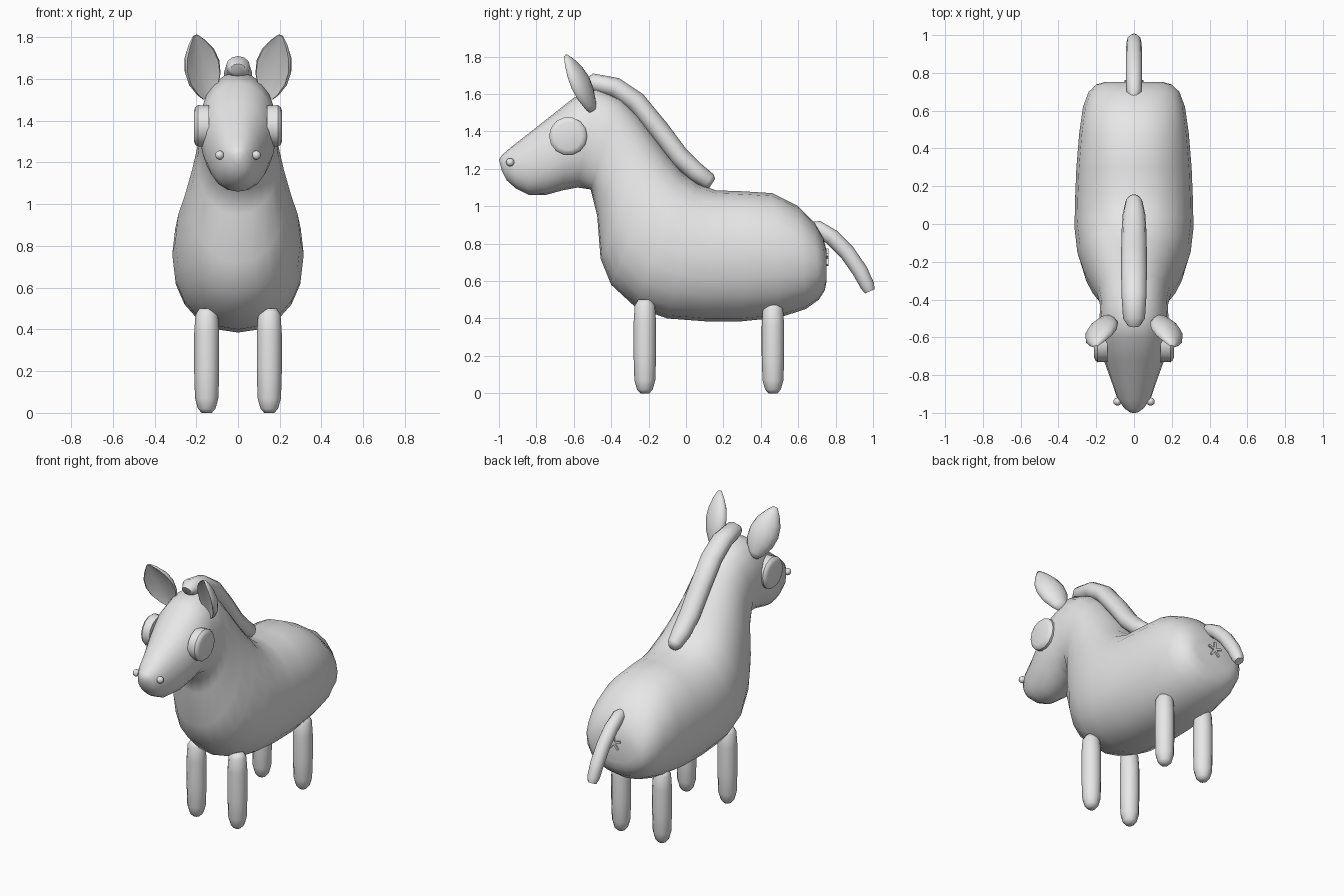
import bpy, bmesh, math
from mathutils import Vector

if "Cube" in bpy.data.objects:
    bpy.data.objects.remove(bpy.data.objects["Cube"])

coat = bpy.data.materials.new("plain_grey")
coat.diffuse_color = (0.8, 0.8, 0.8, 1)
coat.use_nodes = True
coat.node_tree.nodes["Principled BSDF"].inputs["Base Color"].default_value = coat.diffuse_color


def finish(name, bm, angle=50):
    bmesh.ops.recalc_face_normals(bm, faces=bm.faces)
    mesh = bpy.data.meshes.new(name)
    bm.to_mesh(mesh)
    bm.free()
    mesh.materials.append(coat)
    ob = bpy.data.objects.new(name, mesh)
    bpy.context.collection.objects.link(ob)
    bpy.ops.object.select_all(action='DESELECT')
    ob.select_set(True)
    bpy.context.view_layer.objects.active = ob
    bpy.ops.object.shade_smooth_by_angle(angle=math.radians(angle))
    return ob


def loft(name, rings, angle=50):
    """Skin a list of closed rings and cap both ends."""
    bm = bmesh.new()
    loops = [[bm.verts.new(p) for p in ring] for ring in rings]
    n = len(loops[0])
    for a, b in zip(loops, loops[1:]):
        for i in range(n):
            j = (i + 1) % n
            bm.faces.new((a[i], a[j], b[j], b[i]))
    for end in (loops[0], loops[-1]):
        bm.faces.new(end)
    return finish(name, bm, angle)


def oval(centre, u, v, n, power=1.0):
    """Ring spanned by half axes u and v; power below 1 makes it boxier."""
    pts = []
    for i in range(n):
        a = math.tau * i / n
        c, s = math.cos(a), math.sin(a)
        pts.append(centre + u * math.copysign(abs(c) ** power, c)
                   + v * math.copysign(abs(s) ** power, s))
    return pts


def tube(name, stations, n=12):
    """Sweep in the x = 0 plane; stations are (y, z, half width, half height)."""
    pts = [Vector((0, s[0], s[1])) for s in stations]
    rings = []
    for i, s in enumerate(stations):
        t = (pts[min(i + 1, len(pts) - 1)] - pts[max(i - 1, 0)]).normalized()
        rings.append(oval(pts[i], Vector((s[2], 0, 0)), Vector((0, -t.z, t.y)) * s[3], n))
    return loft(name, rings, 60)


# Body, neck and head: (top y, top z, bottom y, bottom z, half width)
sections = [
    (0.752, 0.76, 0.752, 0.60, 0.15), (0.735, 0.83, 0.742, 0.55, 0.20),
    (0.69, 0.91, 0.71, 0.50, 0.24), (0.60, 1.00, 0.64, 0.45, 0.27),
    (0.46, 1.07, 0.50, 0.405, 0.29), (0.30, 1.08, 0.30, 0.385, 0.305),
    (0.16, 1.085, 0.10, 0.385, 0.312), (0.06, 1.12, -0.10, 0.40, 0.315),
    (-0.03, 1.19, -0.27, 0.46, 0.30), (-0.10, 1.28, -0.40, 0.58, 0.265),
    (-0.18, 1.385, -0.457, 0.72, 0.23), (-0.26, 1.49, -0.475, 0.95, 0.195),
    (-0.35, 1.575, -0.51, 1.09, 0.18), (-0.48, 1.63, -0.58, 1.10, 0.183),
    (-0.60, 1.58, -0.66, 1.085, 0.18), (-0.72, 1.485, -0.75, 1.06, 0.155),
    (-0.84, 1.39, -0.84, 1.06, 0.117), (-0.93, 1.32, -0.91, 1.095, 0.09),
    (-0.982, 1.275, -0.96, 1.14, 0.055), (-1.0, 1.25, -0.985, 1.19, 0.025),
]
rings = []
for ty, tz, by, bz, w in sections:
    top, low = Vector((0, ty, tz)), Vector((0, by, bz))
    rings.append(oval((top + low) / 2, Vector((w, 0, 0)), (top - low) / 2, 20, 0.92))
loft("body", rings, 80)

# Mane along the back of the neck
tube("mane", [
    (-0.535, 1.645, 0.035, 0.03), (-0.50, 1.66, 0.058, 0.05), (-0.38, 1.635, 0.066, 0.054),
    (-0.27, 1.56, 0.068, 0.056), (-0.15, 1.415, 0.068, 0.056), (-0.04, 1.27, 0.066, 0.055),
    (0.05, 1.185, 0.060, 0.052), (0.12, 1.135, 0.045, 0.045), (0.14, 1.122, 0.028, 0.03)])

# Tail
tube("tail", [
    (0.67, 0.895, 0.025, 0.025), (0.70, 0.885, 0.04, 0.04), (0.78, 0.835, 0.043, 0.043),
    (0.86, 0.755, 0.043, 0.043), (0.93, 0.655, 0.042, 0.042), (0.97, 0.575, 0.038, 0.038),
    (0.983, 0.545, 0.026, 0.028)])

# Small raised star under the tail
bm = bmesh.new()
for k in range(5):
    a = math.tau * k / 5 + math.pi / 2
    d = Vector((math.cos(a), 0, math.sin(a)))
    s = Vector((-d.z, 0, d.x))
    c = Vector((0, 0.75, 0.725))
    lo = [c - s * 0.008, c + s * 0.008, c + d * 0.05 + s * 0.006, c + d * 0.05 - s * 0.006]
    back = [bm.verts.new(p - Vector((0, 0.02, 0))) for p in lo]
    front = [bm.verts.new(p + Vector((0, 0.012, 0))) for p in lo]
    bm.faces.new(back)
    bm.faces.new(front)
    for i in range(4):
        j = (i + 1) % 4
        bm.faces.new((back[i], back[j], front[j], front[i]))
finish("rump_star", bm, 30)

for side, tag in ((-1, "left"), (1, "right")):
    # Legs: rounded posts
    for y, top, part in ((-0.22, 0.50, "front_leg"), (0.465, 0.48, "back_leg")):
        prof = [(0.005, 0.024), (0.02, 0.042), (0.07, 0.056), (0.2, 0.06),
                (top - 0.12, 0.06), (top - 0.03, 0.054), (top, 0.035)]
        loft(f"{part}_{tag}", [oval(Vector((side * 0.15, y, z if z > 0.01 else 0)),
                                    Vector((r, 0, 0)), Vector((0, r, 0)), 12)
                               for z, r in prof], 60)

    # Eyes: bevelled discs on the sides of the head
    prof = [(0.14, 0.10), (0.192, 0.102), (0.205, 0.092), (0.211, 0.075)]
    loft(f"eye_{tag}", [oval(Vector((side * x, -0.63, 1.375)), Vector((0, r, 0)),
                             Vector((0, 0, r)), 14) for x, r in prof], 35)

    # Nostrils
    bm = bmesh.new()
    bmesh.ops.create_uvsphere(bm, u_segments=10, v_segments=6, radius=0.022)
    bmesh.ops.translate(bm, verts=bm.verts, vec=(side * 0.088, -0.94, 1.235))
    finish(f"nostril_{tag}", bm, 60)

    # Ears: leaf shapes, rounded behind and dished in front
    base, tip = Vector((0.145, -0.495, 1.515)), Vector((0.208, -0.637, 1.81))
    axis = (tip - base).normalized()
    wide = Vector((0.86, -0.42, 0))
    wide = (wide - axis * wide.dot(axis)).normalized()
    face = axis.cross(wide).normalized()
    if face.y > 0:
        face = -face
    rings = []
    for t, w, d in ((0, 0.03, 0.025), (0.1, 0.055, 0.04), (0.3, 0.085, 0.055),
                    (0.5, 0.092, 0.06), (0.7, 0.078, 0.05), (0.88, 0.045, 0.032),
                    (1, 0.014, 0.012)):
        ring = []
        for i in range(14):
            a = math.tau * i / 14
            s = math.sin(a)
            depth = -d * s if s > 0 else d * (0.9 * abs(s) - 1.15 * s * s)
            p = base.lerp(tip, t) + wide * w * math.cos(a) + face * (depth + 0.012)
            ring.append(Vector((p.x * side, p.y, p.z)))
        rings.append(ring)
    loft(f"ear_{tag}", rings, 70)
